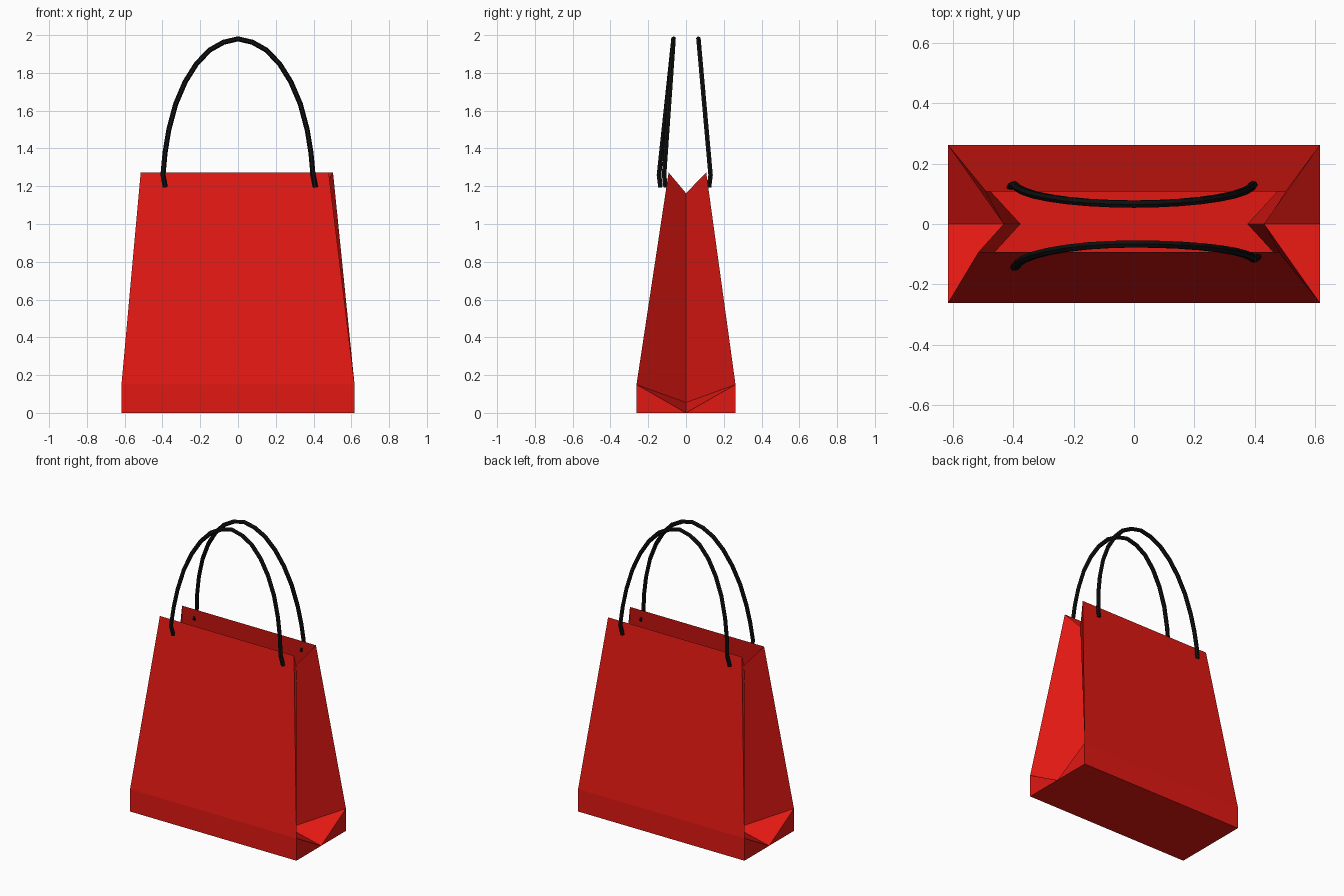
import bpy, bmesh

if "Cube" in bpy.data.objects:
    bpy.data.objects.remove(bpy.data.objects["Cube"])


def material(name, color):
    m = bpy.data.materials.new(name)
    m.diffuse_color = color
    m.use_nodes = True
    m.node_tree.nodes["Principled BSDF"].inputs["Base Color"].default_value = m.diffuse_color
    return m


red = material("red_paper", (0.75, 0.009, 0.006, 1))
black = material("black_cord", (0.005, 0.005, 0.005, 1))


def mesh_object(name, polys, mat):
    bm = bmesh.new()
    for poly in polys:
        bm.faces.new([bm.verts.new(p) for p in poly])
    bmesh.ops.remove_doubles(bm, verts=bm.verts, dist=1e-4)
    bmesh.ops.recalc_face_normals(bm, faces=bm.faces)
    # open shell: make sure the base faces down so every normal points outward
    base = min(bm.faces, key=lambda f: f.calc_center_median().z)
    base.normal_update()
    if base.normal.z > 0:
        bmesh.ops.reverse_faces(bm, faces=bm.faces)
    me = bpy.data.meshes.new(name)
    bm.to_mesh(me)
    bm.free()
    ob = bpy.data.objects.new(name, me)
    bpy.context.collection.objects.link(ob)
    me.materials.append(mat)
    return ob


# Paper bag: open top, flat panels, side gussets folded inward
W, D, BAND = 0.617, 0.262, 0.15
top = {(-1, -1): (-0.515, -0.092, 1.273), (1, -1): (0.48, -0.092, 1.273),
       (-1, 1): (-0.49, 0.107, 1.273), (1, 1): (0.503, 0.107, 1.273)}


def low(sx, sy, z):
    return (sx * W, sy * D, z)


polys = [[low(-1, -1, 0), (-W, 0, 0), low(-1, 1, 0),
          low(1, 1, 0), (W, 0, 0), low(1, -1, 0)]]
for s in (-1, 1):
    # front and back: upright band, then leaning panel
    polys.append([low(-1, s, 0), low(1, s, 0), low(1, s, BAND), low(-1, s, BAND)])
    polys.append([low(-1, s, BAND), low(1, s, BAND), top[1, s], top[-1, s]])
    # gusset halves and the flaps beneath them
    fold_top, fold_low = (s * 0.432, 0, 1.163), (s * 0.376, 0, 0.055)
    for t in (-1, 1):
        corner = low(s, t, BAND)
        polys.append([corner, top[s, t], fold_top, fold_low])
        polys.append([corner, fold_low, (s * W, 0, 0)])
        polys.append([corner, (s * W, 0, 0), low(s, t, 0)])
mesh_object("paper_bag", polys, red)

# Cord handles: low-sided tube along an arch with short hooked ends
ARCH = [(0.397, 1.26), (0.386, 1.38), (0.366, 1.50), (0.33, 1.635), (0.28, 1.752),
        (0.22, 1.848), (0.15, 1.921), (0.077, 1.962), (0, 1.98)]


def handle(name, side, y_left, y_right, flip):
    pts = []
    for s, yb in ((-1, y_left), (1, y_right)):
        half = [(s * x, side * (yb + (0.066 - yb) * (z - 1.26) / 0.72), z)
                for x, z in ARCH]
        tip_x = 0.385 if s * flip < 0 else 0.41
        tip = (s * tip_x, side * (yb - 0.008), 1.195)
        half.insert(0, tip)
        pts += half if s < 0 else half[::-1][1:]
    cu = bpy.data.curves.new(name, 'CURVE')
    cu.dimensions = '3D'
    cu.bevel_depth = 0.0135
    cu.bevel_resolution = 1
    cu.use_fill_caps = True
    sp = cu.splines.new('POLY')
    sp.points.add(len(pts) - 1)
    for p, co in zip(sp.points, pts):
        p.co = (*co, 1)
    sp.use_smooth = False
    cu.materials.append(black)
    ob = bpy.data.objects.new(name, cu)
    bpy.context.collection.objects.link(ob)


handle("front_handle", -1, 0.143, 0.116, 1)
handle("back_handle", 1, 0.13, 0.13, -1)
